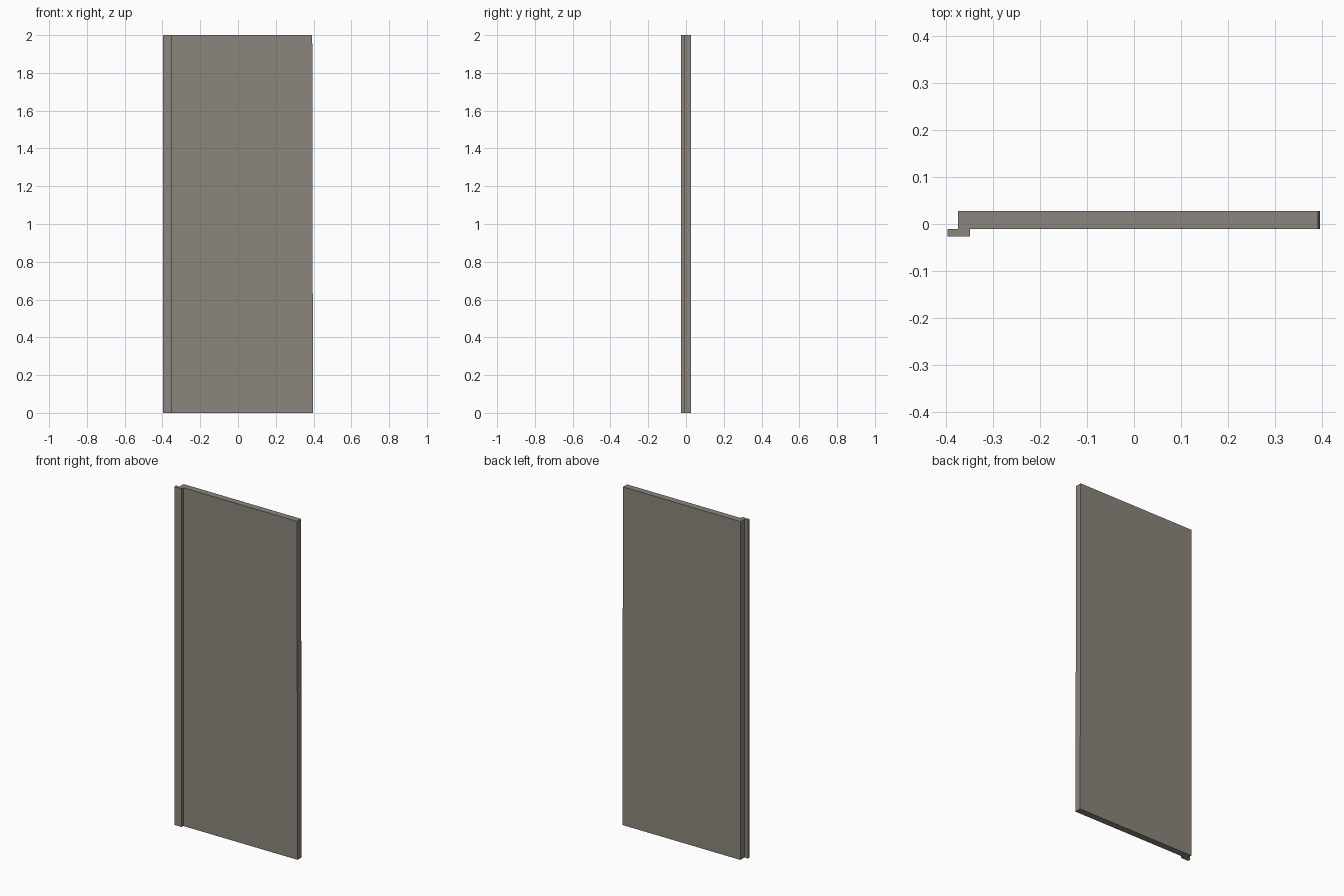
import bpy
import bmesh

if "Cube" in bpy.data.objects:
    bpy.data.objects.remove(bpy.data.objects["Cube"])

# One warm grey for the whole door
grey = bpy.data.materials.new("warm grey")
grey.diffuse_color = (0.26, 0.235, 0.2, 1.0)
grey.use_nodes = True
grey.node_tree.nodes["Principled BSDF"].inputs["Base Color"].default_value = grey.diffuse_color


def slab(name, x0, x1, y0, y1, z0, z1, top_inset=0.0):
    """Box between two corners; top_inset leans the right edge inwards at the top."""
    bm = bmesh.new()
    bmesh.ops.create_cube(bm, size=1.0)
    for v in bm.verts:
        right, back, top = v.co.x > 0, v.co.y > 0, v.co.z > 0
        v.co.x = (x1 - (top_inset if top else 0.0)) if right else x0
        v.co.y = y1 if back else y0
        v.co.z = z1 if top else z0
    mesh = bpy.data.meshes.new(name)
    bm.to_mesh(mesh)
    bm.free()
    mesh.materials.append(grey)
    obj = bpy.data.objects.new(name, mesh)
    bpy.context.collection.objects.link(obj)
    return obj


# Door leaf, its right edge very slightly out of plumb
slab("door_leaf", -0.375, 0.397, -0.0107, 0.0275, 0.0, 2.0, top_inset=0.004)

# Cover strip on the front, overhanging the left edge
slab("cover_strip", -0.398, -0.35, -0.0265, -0.0107, 0.0, 2.0)
